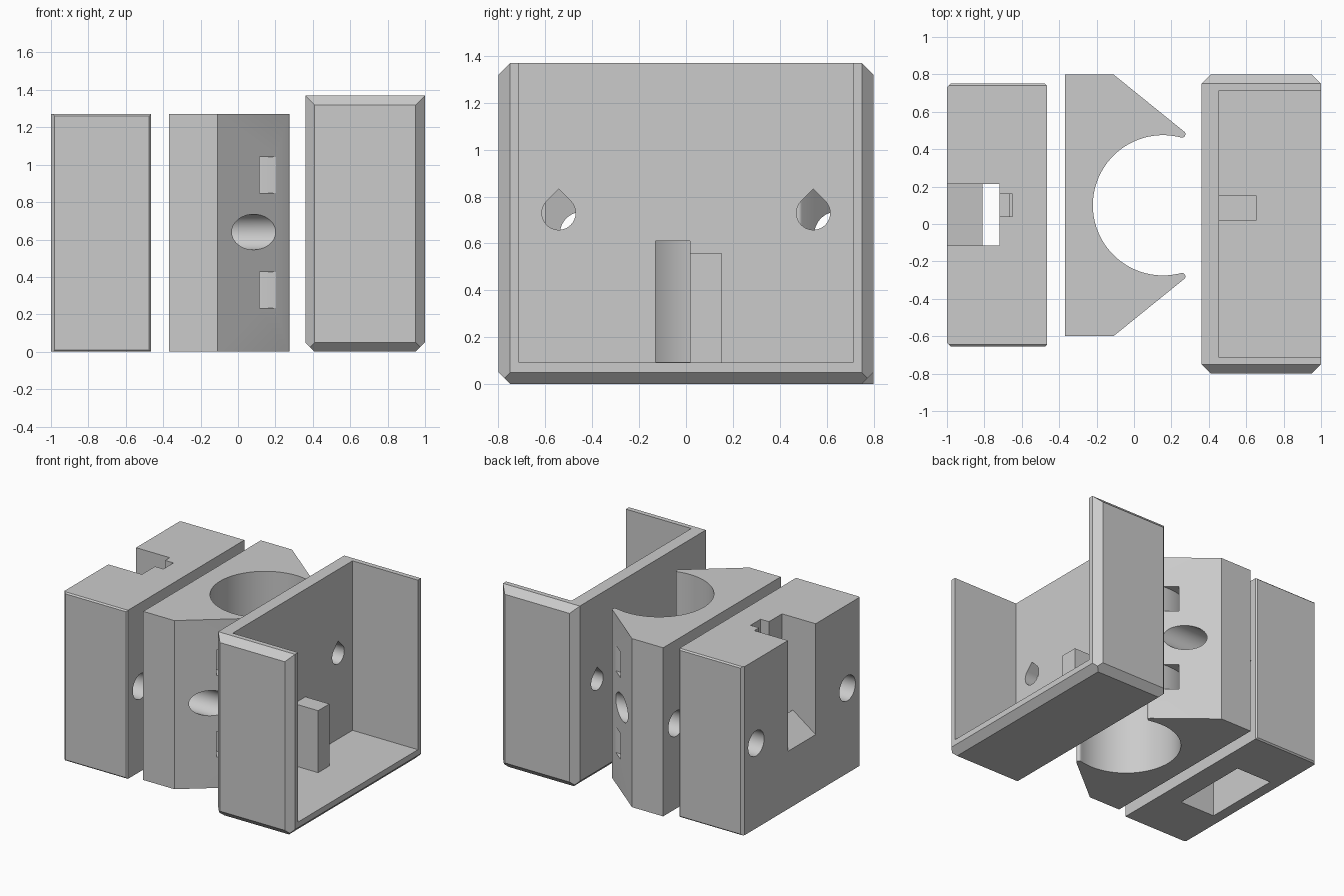
import bpy, bmesh
from math import cos, sin, radians
from mathutils import Vector

default = bpy.data.objects.get("Cube")
if default:
    bpy.data.objects.remove(default, do_unlink=True)

grey = bpy.data.materials.new("plain grey")
grey.use_nodes = True
COLOUR = (0.6, 0.6, 0.6, 1)
grey.diffuse_color = COLOUR
grey.node_tree.nodes["Principled BSDF"].inputs["Base Color"].default_value = COLOUR


def prism(name, pts, axis, lo, hi):
    """Extrude a closed 2D profile along an axis, from lo to hi."""
    place = {"x": lambda p, d: (d, p[0], p[1]),
             "y": lambda p, d: (p[0], d, p[1]),
             "z": lambda p, d: (p[0], p[1], d)}[axis]
    bm = bmesh.new()
    face = bm.faces.new([bm.verts.new(place(p, lo)) for p in pts])
    ext = bmesh.ops.extrude_face_region(bm, geom=[face])
    shift = Vector(place((0, 0), hi - lo))
    for v in ext["geom"]:
        if isinstance(v, bmesh.types.BMVert):
            v.co += shift
    bmesh.ops.recalc_face_normals(bm, faces=bm.faces)
    mesh = bpy.data.meshes.new(name)
    bm.to_mesh(mesh)
    bm.free()
    mesh.materials.append(grey)
    ob = bpy.data.objects.new(name, mesh)
    bpy.context.collection.objects.link(ob)
    return ob


def box(name, x, y, z):
    return prism(name, [(x[0], y[0]), (x[1], y[0]), (x[1], y[1]), (x[0], y[1])], "z", *z)


def arc(centre, r, start, end, steps):
    angles = [radians(start + (end - start) * i / steps) for i in range(steps + 1)]
    return [(centre[0] + r * cos(a), centre[1] + r * sin(a)) for a in angles]


def chamfer(ob, cuts):
    """Slice off box edges; each cut is an edge direction and a size."""
    bm = bmesh.new()
    bm.from_mesh(ob.data)
    lo = [min(v.co[i] for v in bm.verts) for i in range(3)]
    hi = [max(v.co[i] for v in bm.verts) for i in range(3)]
    for direction, size in cuts:
        n = Vector(direction)
        corner = Vector([hi[i] if n[i] > 0 else lo[i] for i in range(3)])
        first = next(i for i in range(3) if n[i])
        corner[first] -= n[first] * size
        res = bmesh.ops.bisect_plane(bm, geom=bm.verts[:] + bm.edges[:] + bm.faces[:],
                                     plane_co=corner, plane_no=n, clear_outer=True)
        rim = [e for e in res["geom_cut"] if isinstance(e, bmesh.types.BMEdge)]
        bmesh.ops.contextual_create(bm, geom=rim)
    bmesh.ops.recalc_face_normals(bm, faces=bm.faces)
    bm.to_mesh(ob.data)
    bm.free()


def combine(ob, others, operation="DIFFERENCE"):
    """Apply booleans and discard the helper solids."""
    for other in others:
        mod = ob.modifiers.new("bool", "BOOLEAN")
        mod.operation, mod.solver, mod.object = operation, "EXACT", other
    bpy.context.view_layer.update()
    deps = bpy.context.evaluated_depsgraph_get()
    mesh = bpy.data.meshes.new_from_object(ob.evaluated_get(deps))
    ob.modifiers.clear()
    ob.data = mesh
    for other in others:
        bpy.data.objects.remove(other, do_unlink=True)


def round_holes(centre_y, x):
    """Pair of bolt bores running along x."""
    return [prism("bore", arc((centre_y + s * 0.543, 0.64), 0.095, 0, 352.5, 47), "x", *x)
            for s in (-1, 1)]


# Open tray with chamfered outside edges
tray = box("tray", (0.36, 1.0), (-0.8, 0.8), (0, 1.37))
edges = [(sx, sy, 0) for sx in (-1, 1) for sy in (-1, 1)]
edges += [(0, sy, sz) for sy in (-1, 1) for sz in (-1, 1)]
edges += [(-1, 0, -1), (1, 0, -1)]
chamfer(tray, [(e, 0.05) for e in edges])
cuts = [box("cavity", (0.455, 1.2), (-0.713, 0.713), (0.093, 1.6))]
# Teardrop bolt holes and slot in the tray's back plate
for s in (-1, 1):
    drop = arc((s * 0.543, 0.73), 0.072, 135, 405, 36) + [(s * 0.543, 0.832)]
    cuts.append(prism("teardrop", drop, "x", 0.2, 0.6))
combine(tray, cuts)
combine(tray, [box("slot", (0.2, 0.6), (-0.13, 0.018), (0.0935, 0.61))])
combine(tray, [box("tab", (0.42, 0.655), (0.018, 0.152), (0.06, 0.56))], "UNION")

# Middle clamp block with a round cradle
MID_Y = 0.1
AXIS = (0.155, 0)
half = [(-0.37, 0.7), (-0.11, 0.7)]
half += arc((0.257, 0.38), 0.018, 51, -105, 8)
half += arc(AXIS, 0.375, 75, 180, 36)[1:]
outline = half + [(x, -y) for x, y in reversed(half[:-1])]
cradle = prism("cradle_block", [(x, y + MID_Y) for x, y in outline], "z", 0, 1.27)
# Curved strap channels around the cradle
centre = (AXIS[0], MID_Y)
channel = arc(centre, 0.52, 60, 300, 60) + arc(centre, 0.45, 300, 60, 60)
cuts = [prism("channel", channel, "z", z, z + 0.193) for z in (0.233, 0.848)]
combine(cradle, cuts + round_holes(MID_Y, (-0.6, 0.5)))

# Mounting block with light chamfers
mount = box("mount_block", (-1.0, -0.465), (-0.655, 0.75), (0, 1.27))
cuts = [((-1, sy, 0), 0.02) for sy in (-1, 1)]
cuts += [((1, sy, 0), 0.01) for sy in (-1, 1)]
cuts += [((0, sy, sz), 0.01) for sy in (-1, 1) for sz in (-1, 1)]
chamfer(mount, cuts)
combine(mount, round_holes(0.05, (-1.2, -0.3)))
# Hanging slot with a ramped sill, open to the back and top
sill = [(-1.1, 0.364), (-0.81, 0.57), (-0.81, 0.2), (-0.72, 0.2), (-0.72, 1.5), (-1.1, 1.5)]
combine(mount, [prism("hanging_slot", sill, "y", -0.115, 0.215)])
# Narrow stepped groove in the slot wall
step = [(-0.75, 0.5), (-0.665, 0.5), (-0.665, 0.56), (-0.65, 0.56), (-0.65, 1.5), (-0.75, 1.5)]
combine(mount, [prism("groove", step, "y", 0.04, 0.16)])
# Wide pocket underneath
combine(mount, [box("pocket", (-0.92, -0.63), (-0.25, 0.35), (-0.2, 0.3))])

for ob in (tray, cradle, mount):
    bpy.ops.object.select_all(action="DESELECT")
    ob.select_set(True)
    bpy.context.view_layer.objects.active = ob
    bpy.ops.object.shade_smooth_by_angle(angle=radians(30))
